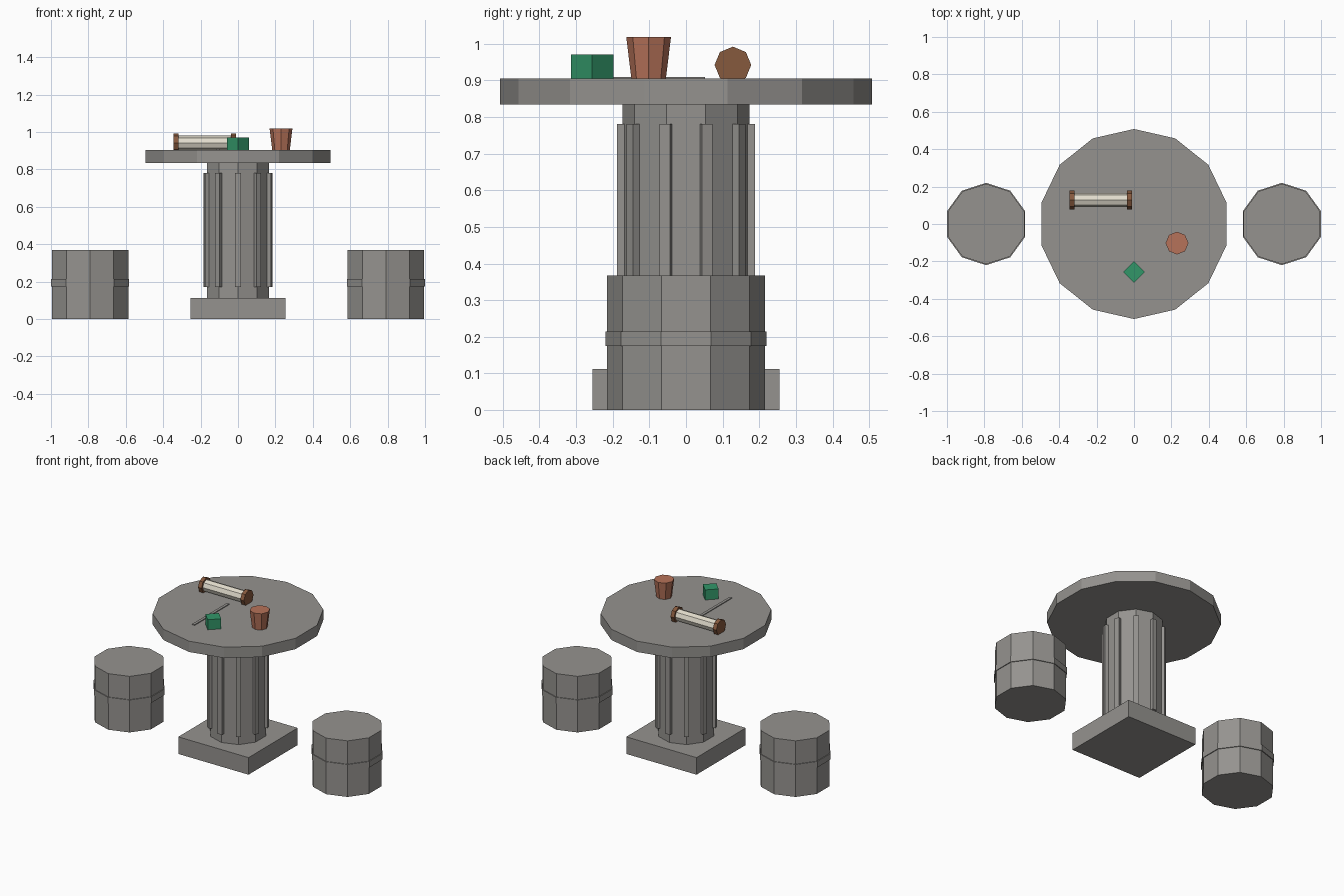
import bpy, math
from mathutils import Matrix, Vector

if "Cube" in bpy.data.objects:
    bpy.data.objects.remove(bpy.data.objects["Cube"])


def material(name, rgb):
    m = bpy.data.materials.new(name)
    m.diffuse_color = (*rgb, 1)
    m.use_nodes = True
    m.node_tree.nodes["Principled BSDF"].inputs["Base Color"].default_value = m.diffuse_color
    return m


STONE = material("grey_stone", (0.30, 0.29, 0.275))
GREEN = material("jade_green", (0.032, 0.305, 0.141))
CLAY = material("terracotta", (0.47, 0.17, 0.10))
WOOD = material("brown_wood", (0.24, 0.10, 0.047))
PAPER = material("cream_paper", (0.76, 0.72, 0.61))


def prism(name, sides, r_bottom, r_top, centre, length, mat, along_x=False):
    """Flat-sided drum with its first corner on +y, upright or lying along x."""
    bpy.ops.mesh.primitive_cone_add(vertices=sides, radius1=r_bottom, radius2=r_top, depth=length)
    ob = bpy.context.object
    ob.name = name
    turn = Matrix.Rotation(math.pi / 2, 4, 'Y') if along_x else Matrix()
    ob.data.transform(Matrix.Translation(centre) @ turn)
    ob.data.materials.append(mat)
    return ob


def box(name, centre, size, mat, angle=0):
    """Box placed at centre, then swung about the z axis of the model."""
    bpy.ops.mesh.primitive_cube_add(size=1)
    ob = bpy.context.object
    ob.name = name
    ob.data.transform(Matrix.Rotation(angle, 4, 'Z') @ Matrix.Translation(centre)
                      @ Matrix.Diagonal(Vector((*size, 1))))
    ob.data.materials.append(mat)
    return ob


# Table: square plinth, ten-sided column, round slab
box("plinth", (0, 0, 0.056), (0.51, 0.51, 0.112), STONE)
prism("column", 10, 0.173, 0.173, (0, 0, 0.473), 0.724, STONE)
prism("table_top", 14, 0.508, 0.508, (0, 0, 0.869), 0.071, STONE)

# Ribs on the corners of the column
for i in range(10):
    box(f"column_rib_{i + 1}", (0.173, 0, 0.476), (0.032, 0.03, 0.61), STONE,
        math.radians(18 + 36 * i))

# Two drum stools, each with a raised band
for side, x in (("left", -0.791), ("right", 0.791)):
    prism(f"{side}_stool", 10, 0.215, 0.215, (x, 0, 0.184), 0.368, STONE)
    prism(f"{side}_stool_band", 10, 0.22, 0.22, (x, 0, 0.195), 0.04, STONE)

# Thin raised crack across the table top
box("table_crack", (-0.108, -0.128, 0.9055), (0.018, 0.36, 0.008), STONE)

# Scroll lying on the table
prism("scroll_roll", 8, 0.038, 0.038, (-0.179, 0.128, 0.942), 0.30, PAPER, True)
for side, x in (("left", -0.332), ("right", -0.025)):
    prism(f"scroll_{side}_knob", 8, 0.05, 0.05, (x, 0.128, 0.942), 0.026, WOOD, True)

# Cup and cube
prism("cup", 8, 0.047, 0.061, (0.23, -0.102, 0.961), 0.114, CLAY)
prism("cube", 4, 0.0575, 0.0575, (0, -0.256, 0.937), 0.067, GREEN)
